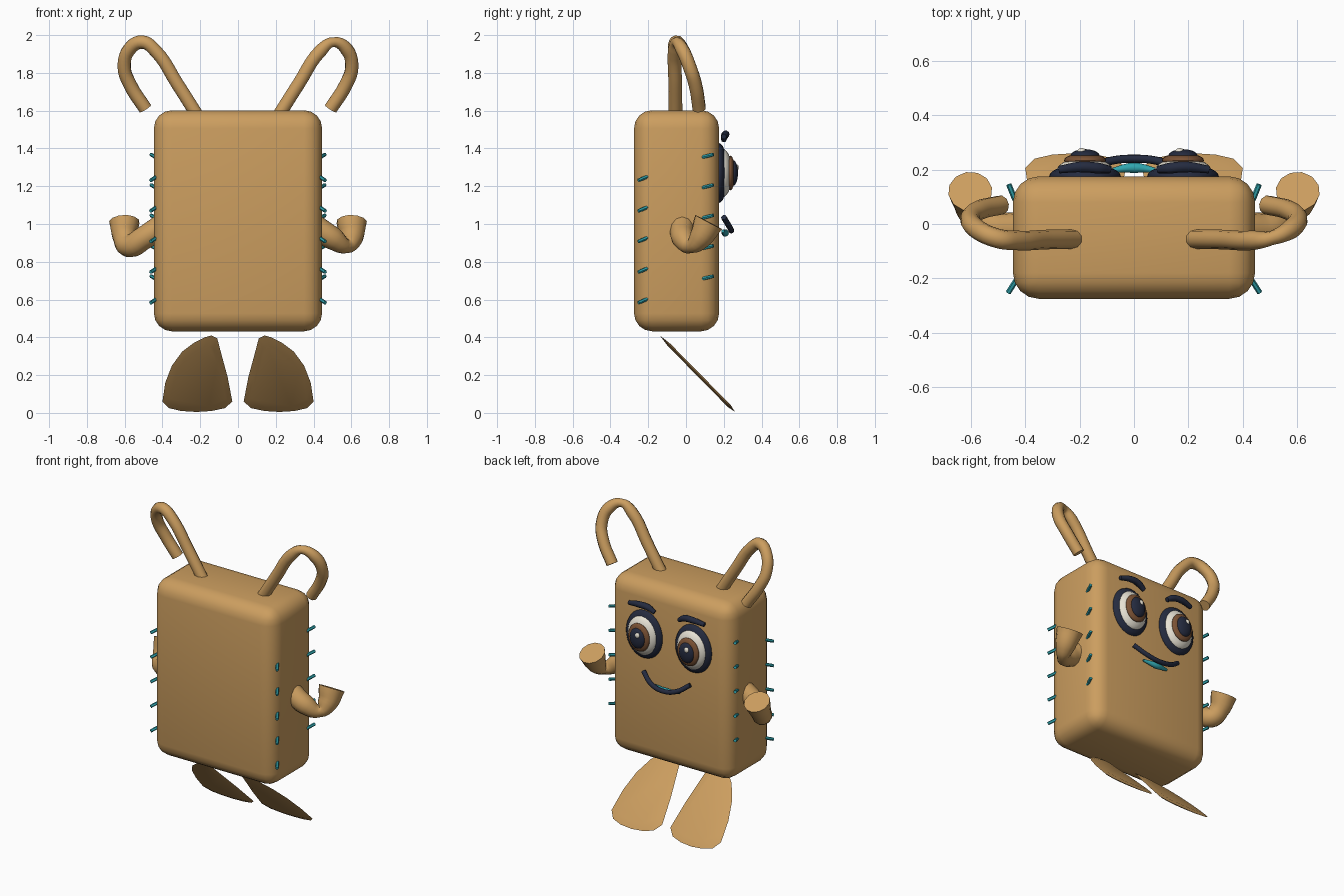
import bpy, bmesh, math
from mathutils import Vector

if "Cube" in bpy.data.objects:
    bpy.data.objects.remove(bpy.data.objects["Cube"])


def material(name, rgb):
    m = bpy.data.materials.new(name)
    m.diffuse_color = (*rgb, 1)
    m.use_nodes = True
    m.node_tree.nodes["Principled BSDF"].inputs["Base Color"].default_value = m.diffuse_color
    return m


TAN = material("tan", (0.60, 0.34, 0.115))
TEAL = material("teal", (0.03, 0.38, 0.43))
NAVY = material("navy", (0.018, 0.024, 0.05))
WHITE = material("cream white", (0.80, 0.76, 0.66))
BROWN = material("brown", (0.20, 0.085, 0.035))


def finish(ob, mat, angle=40):
    ob.data.materials.clear()
    ob.data.materials.append(mat)
    bpy.ops.object.select_all(action='DESELECT')
    ob.select_set(True)
    bpy.context.view_layer.objects.active = ob
    bpy.ops.object.shade_smooth_by_angle(angle=math.radians(angle))
    return ob


def mesh_object(name, me, mat, angle=40):
    ob = bpy.data.objects.new(name, me)
    bpy.context.collection.objects.link(ob)
    return finish(ob, mat, angle)


def tube(name, points, radius, mat, radii=None, sides=3):
    """Smooth capped tube running through the points."""
    cu = bpy.data.curves.new(name, 'CURVE')
    cu.dimensions = '3D'
    cu.bevel_depth = radius
    cu.bevel_resolution = sides
    cu.resolution_u = 5
    cu.use_fill_caps = True
    sp = cu.splines.new('BEZIER')
    sp.bezier_points.add(len(points) - 1)
    for i, (bp, p) in enumerate(zip(sp.bezier_points, points)):
        bp.co = p
        bp.handle_left_type = bp.handle_right_type = 'AUTO'
        bp.radius = radii[i] if radii else 1
    tmp = bpy.data.objects.new(name + "_path", cu)
    bpy.context.collection.objects.link(tmp)
    dg = bpy.context.evaluated_depsgraph_get()
    me = bpy.data.meshes.new_from_object(tmp.evaluated_get(dg))
    bpy.data.objects.remove(tmp)
    bm = bmesh.new()
    bm.from_mesh(me)
    bmesh.ops.remove_doubles(bm, verts=bm.verts, dist=1e-5)
    bmesh.ops.recalc_face_normals(bm, faces=bm.faces)
    bm.to_mesh(me)
    bm.free()
    return mesh_object(name, me, mat)


def ellipsoid(name, center, size, mat):
    bpy.ops.mesh.primitive_uv_sphere_add(segments=28, ring_count=14, location=center,
                                         rotation=(math.pi / 2, 0, 0))
    ob = bpy.context.object
    ob.name = name
    ob.scale = (size[0], size[2], size[1])
    bpy.ops.object.transform_apply(location=False, rotation=True, scale=True)
    return finish(ob, mat)


def flip(points, s):
    return [(s * x, y, z) for x, y, z in points]


# Body: rounded box
bpy.ops.mesh.primitive_cube_add(size=1, location=(0, -0.05, 1.017))
body = bpy.context.object
body.name = "body"
body.scale = (0.89, 0.45, 1.17)
bpy.ops.object.transform_apply(location=False, rotation=False, scale=True)
bev = body.modifiers.new("rounding", 'BEVEL')
bev.width = 0.095
bev.segments = 4
bpy.ops.object.modifier_apply(modifier="rounding")
finish(body, TAN)

EAR = [(0.20, -0.055, 1.55), (0.32, -0.057, 1.74), (0.44, -0.06, 1.92), (0.505, -0.052, 1.963),
       (0.575, -0.02, 1.925), (0.602, 0.02, 1.83), (0.57, 0.05, 1.735), (0.49, 0.07, 1.61)]
ARM = [(0.40, -0.02, 0.99), (0.50, -0.015, 0.925), (0.575, 0.03, 0.885),
       (0.60, 0.075, 0.925), (0.602, 0.12, 1.01)]
FOOT = [(0.11, 0.395), (0.14, 0.41), (0.175, 0.40), (0.235, 0.37), (0.295, 0.325), (0.35, 0.25),
        (0.385, 0.16), (0.40, 0.06), (0.365, 0.025), (0.30, 0.01), (0.22, 0.005), (0.14, 0.01),
        (0.07, 0.025), (0.03, 0.06), (0.055, 0.19), (0.085, 0.30)]

for s, side in ((-1, "left"), (1, "right")):
    # Ears and arms: the right ones pinch at the bend
    pinch = 0.72 if s > 0 else 1
    tube(side + "_ear", flip(EAR, s), 0.036, TAN, [1, 1, 1, pinch, 1, 1, 1, 1])
    tube(side + "_arm", flip(ARM, s), 0.065, TAN,
         [1, 0.95, 0.6 if s > 0 else 0.95, 0.95, 1.25], 4)

    # Foot: thin sloping teardrop, slightly domed on both sides
    bm = bmesh.new()
    rim = [bm.verts.new((s * x, 0.265 - z * 0.985, z)) for x, z in FOOT]
    normal = Vector((0, 1, 0.985)).normalized()
    middle = Vector((s * 0.21, 0.265 - 0.16 * 0.985, 0.16))
    for d in (0.009, -0.009):
        ring = [bm.verts.new(middle.lerp(v.co, 0.8) + normal * d) for v in rim]
        for i in range(len(rim)):
            j = (i + 1) % len(rim)
            bm.faces.new((rim[i], rim[j], ring[j], ring[i]))
        bm.faces.new(ring)
    bmesh.ops.recalc_face_normals(bm, faces=bm.faces)
    me = bpy.data.meshes.new(side + "_foot")
    bm.to_mesh(me)
    bm.free()
    mesh_object(side + "_foot", me, TAN)

    # Eye: stacked flattened domes
    x, z = s * 0.18, 1.27
    ellipsoid(side + "_eye_rim", (x, 0.175, z), (0.132, 0.045, 0.158), NAVY)
    ellipsoid(side + "_eye_white", (x, 0.19, z), (0.107, 0.055, 0.13), WHITE)
    ellipsoid(side + "_iris", (x, 0.234, z), (0.077, 0.026, 0.092), BROWN)
    ellipsoid(side + "_pupil", (x, 0.25, z), (0.054, 0.025, 0.067), NAVY)
    ellipsoid(side + "_eye_glint", (x - 0.012, 0.267, z + 0.028), (0.016, 0.012, 0.018), WHITE)

    # Eyebrow
    tube(side + "_eyebrow", flip([(0.09, 0.2, 1.445), (0.13, 0.205, 1.468), (0.19, 0.21, 1.475),
                                  (0.275, 0.2, 1.462)], s), 0.02, NAVY, [0.7, 1, 1, 0.7])

    # Side stitches along both edges
    for i in range(5):
        zb, zf = 0.593 + 0.162 * i, 0.717 + 0.161 * i
        tube(f"{side}_low_stitch_{i}", flip([(0.462, -0.252, zb - 0.01), (0.432, -0.205, zb + 0.01)], s),
             0.010, TEAL, sides=1)
        tube(f"{side}_face_stitch_{i}", flip([(0.437, 0.088, zf - 0.007), (0.46, 0.145, zf + 0.007)], s),
             0.010, TEAL, sides=1)

# Mouth and lower lip
tube("smile", [(-0.17, 0.2, 1.035), (-0.095, 0.23, 0.985), (0, 0.24, 0.965),
               (0.095, 0.23, 0.985), (0.17, 0.2, 1.035)], 0.015, NAVY)
tube("lower_lip", [(-0.09, 0.195, 0.962), (0, 0.207, 0.953), (0.09, 0.195, 0.962)],
     0.02, TEAL, [0.4, 1, 0.4])
